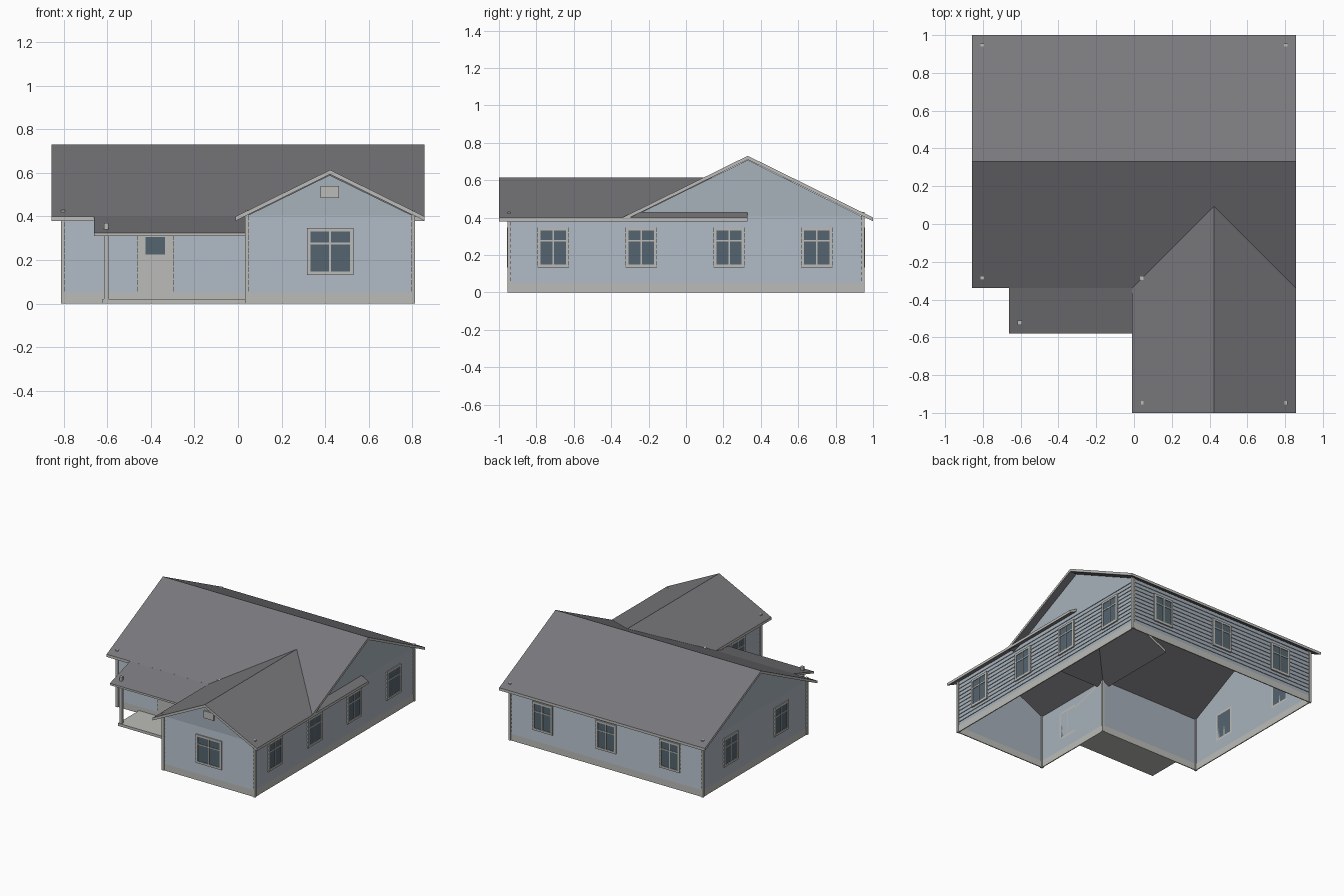
import bpy, bmesh
from math import radians
from mathutils import Matrix, Vector

if "Cube" in bpy.data.objects:
    bpy.data.objects.remove(bpy.data.objects["Cube"])


def material(name, rgb):
    m = bpy.data.materials.new(name)
    m.diffuse_color = (*rgb, 1)
    m.use_nodes = True
    m.node_tree.nodes["Principled BSDF"].inputs["Base Color"].default_value = m.diffuse_color
    return m


SIDING = material("siding_blue_grey", (0.39, 0.44, 0.50))
TRIM = material("trim_light_grey", (0.50, 0.50, 0.48))
ROOF = material("roof_dark_grey", (0.19, 0.19, 0.205))
GLASS = material("glass_dark", (0.09, 0.13, 0.16))


def finish(name, bm, *mats):
    me = bpy.data.meshes.new(name)
    bm.to_mesh(me)
    bm.free()
    for m in mats:
        me.materials.append(m)
    ob = bpy.data.objects.new(name, me)
    bpy.context.collection.objects.link(ob)
    return ob


def add_box(bm, lo, hi, mat=Matrix(), index=0):
    lo, hi = Vector(lo), Vector(hi)
    m = mat @ Matrix.Translation((lo + hi) / 2) @ Matrix.Diagonal((*(hi - lo), 1))
    res = bmesh.ops.create_cube(bm, size=1, matrix=m)
    for f in {f for v in res["verts"] for f in v.link_faces}:
        f.material_index = index


def box(name, lo, hi, mat):
    bm = bmesh.new()
    add_box(bm, lo, hi)
    return finish(name, bm, mat)


def facing(x, y, deg):
    """Wall frame: local x runs along the wall, local -y points outward."""
    return Matrix.Translation((x, y, 0)) @ Matrix.Rotation(radians(deg), 4, 'Z')


def roof(name, profile, vec):
    """Extrude a roof section; its upright edges become light fascia and rake boards."""
    bm = bmesh.new()
    face = bm.faces.new([bm.verts.new(p) for p in profile])
    res = bmesh.ops.extrude_face_region(bm, geom=[face], use_keep_orig=True)
    bmesh.ops.translate(bm, vec=vec, verts=[g for g in res["geom"] if isinstance(g, bmesh.types.BMVert)])
    bmesh.ops.recalc_face_normals(bm, faces=bm.faces[:])
    for f in bm.faces:
        f.normal_update()
        f.material_index = 1 if abs(f.normal.z) < 0.1 else 0
    return finish(name, bm, ROOF, TRIM)


X, Y, WX, WY = 0.80, 0.943, 0.045, -0.285   # wall lines; WX, WY = inner corner
TOP, BASE, LAPS = 0.405, 0.05, 12

# name, frame, length along wall, optional gable (start, end, peak, height)
walls = [
    ("wing_front_wall", facing(WX, -Y, 0), X - WX, (0, X - WX, 0.376, 0.59)),
    ("right_wall", facing(X, -Y, 90), 2 * Y, (Y + WY, 2 * Y, Y + 0.33, 0.708)),
    ("back_wall", facing(X, Y, 180), 2 * X, None),
    ("left_wall", facing(-X, Y, -90), Y - WY, (0, Y - WY, Y - 0.33, 0.708)),
    ("main_front_wall", facing(-X, WY, 0), X + WX, None),
    ("wing_left_wall", facing(WX, WY, -90), Y + WY, None),
]

for name, frame, length, gable in walls:
    # flat wall sheet with gable triangle
    bm = bmesh.new()
    pts = [(0, 0), (length, 0), (length, TOP)]
    if gable:
        a, b, peak, height = gable
        pts += [(peak, height), (a, TOP)] + ([(0, TOP)] if a > 0 else [])
    else:
        pts.append((0, TOP))
    bm.faces.new([bm.verts.new(frame @ Vector((u, 0, z))) for u, z in pts])
    finish(name, bm, SIDING)
    # overlapping clapboards
    bm = bmesh.new()
    step = (TOP - BASE) / LAPS
    section = []
    for i in range(LAPS):
        section += [(-0.001, BASE + i * step), (-0.006, BASE + i * step)]
    section.append((-0.001, TOP))
    rows = [[bm.verts.new(frame @ Vector((u, d, z))) for u in (0, length)] for d, z in section]
    for lower, upper in zip(rows, rows[1:]):
        bm.faces.new((lower[0], lower[1], upper[1], upper[0]))
    finish(name.replace("wall", "clapboards"), bm, SIDING)
    # foundation band
    bm = bmesh.new()
    add_box(bm, (0, -0.006, 0), (length, 0.001, BASE), frame)
    finish(name.replace("wall", "foundation"), bm, TRIM)

# corner boards, slightly poking through the roof
for i, (x, y) in enumerate([(-X, WY), (WX, WY), (WX, -Y), (X, -Y), (X, Y), (-X, Y)]):
    sx = 1 if x == X else -1
    sy = 1 if y == Y else -1
    cx, cy = x + sx * 0.003, y + sy * 0.003
    box(f"corner_board_{i + 1}", (cx - 0.009, cy - 0.009, 0), (cx + 0.009, cy + 0.009, 0.43), TRIM)


def window(name, frame, w):
    bm = bmesh.new()
    z0, z1, t, h = 0.132, 0.348, 0.016, w / 2
    add_box(bm, (-h + t, -0.009, z0 + t), (h - t, 0, z1 - t), frame, 1)
    bars = [(-h, z0, h, z0 + t), (-h, z1 - t, h, z1),
            (-h, z0 + t, -h + t, z1 - t), (h - t, z0 + t, h, z1 - t),
            (-0.004, z0 + t, 0.004, z1 - t), (-h + t, 0.272, h - t, 0.28)]
    for a, b, c, d in bars:
        add_box(bm, (a, -0.013, b), (c, 0, d), frame)
    finish(name, bm, TRIM, GLASS)


# windows
window("wing_front_window", facing(0.423, -Y, 0), 0.214)
window("wing_left_window", facing(WX, -0.67, -90), 0.168)
for i, y in enumerate((-0.71, -0.24, 0.23, 0.70)):
    window(f"right_window_{i + 1}", facing(X, y, 90), 0.168)
for i, x in enumerate((-0.53, 0, 0.53)):
    window(f"back_window_{i + 1}", facing(x, Y, 180), 0.168)
for i, y in enumerate((0.62, 0.02)):
    window(f"left_window_{i + 1}", facing(-X, y, -90), 0.168)

# front door with its small pane, and the gable vent
box("front_door", (-0.465, WY - 0.012, 0.02), (-0.295, WY, 0.315), TRIM)
box("door_pane", (-0.425, WY - 0.014, 0.225), (-0.335, WY - 0.010, 0.305), GLASS)
box("gable_vent", (0.38, -Y - 0.010, 0.485), (0.464, -Y, 0.54), TRIM)

# main, wing and porch roofs
T = 0.02
roof("main_roof", [(-0.857, y, z) for y, z in
                   [(-0.34, 0.40), (0.33, 0.73), (1.0, 0.40), (1.0, 0.40 - T), (0.33, 0.73 - T), (-0.34, 0.40 - T)]],
     (1.714, 0, 0))
roof("wing_roof", [(x, -1.0, z) for x, z in
                   [(-0.011, 0.40), (0.423, 0.614), (0.857, 0.40), (0.857, 0.40 - T), (0.423, 0.614 - T), (-0.011, 0.40 - T)]],
     (0, 1.33, 0))
roof("porch_roof", [(-0.662, y, z) for y, z in
                    [(-0.58, 0.325), (WY, 0.417), (WY, 0.403), (-0.58, 0.311)]], (0.662 + WX, 0, 0))

# porch floor and post
box("porch_floor", (-0.622, -0.54, 0), (WX, WY, 0.02), TRIM)
box("porch_post", (-0.616, -0.534, 0.02), (-0.594, -0.512, 0.37), TRIM)
